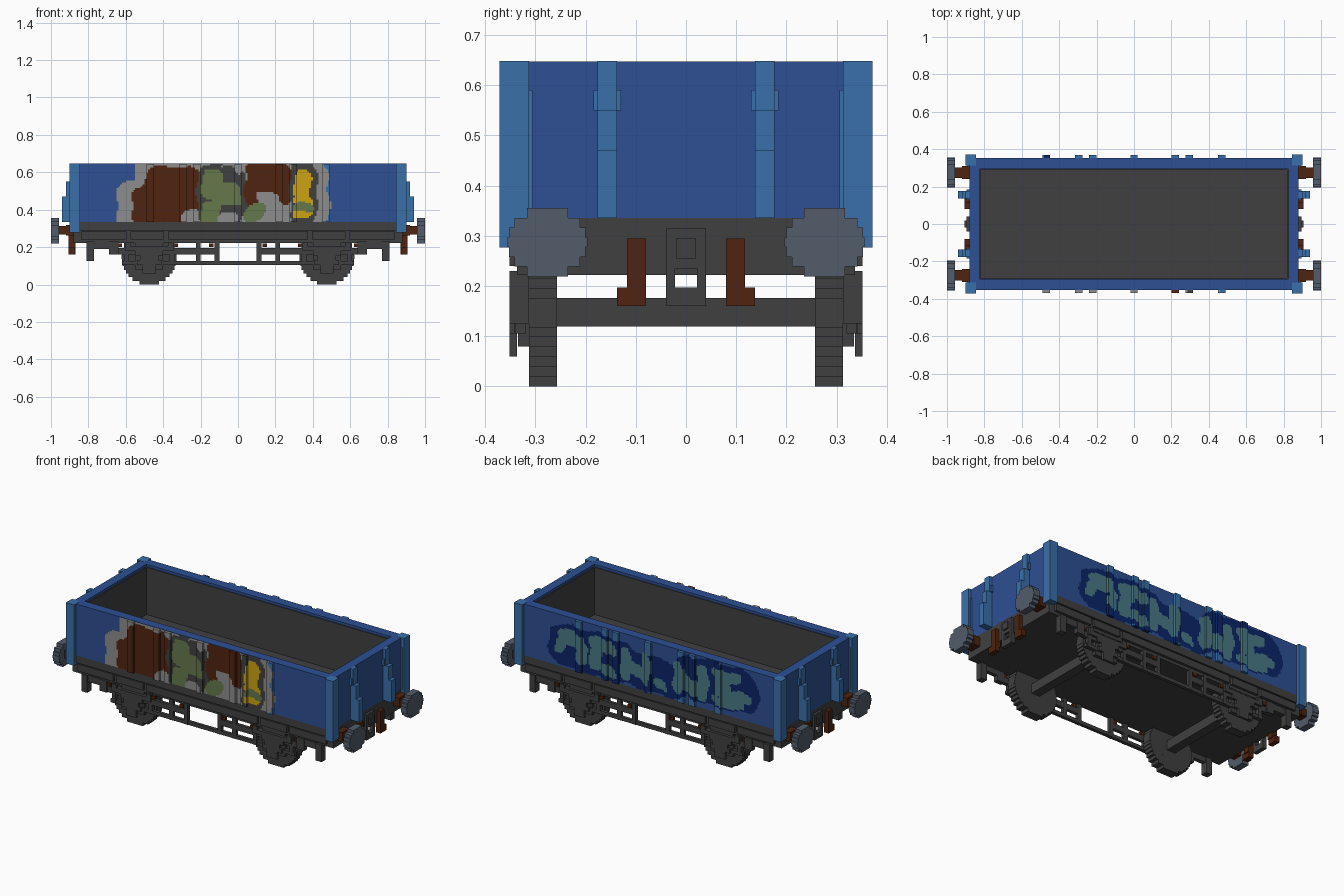
import bpy, bmesh, math

if "Cube" in bpy.data.objects:
    bpy.data.objects.remove(bpy.data.objects["Cube"])

MATS = {}


def material(name, r, g, b):
    m = bpy.data.materials.new(name)
    m.use_nodes = True
    m.diffuse_color = (r, g, b, 1)
    m.node_tree.nodes["Principled BSDF"].inputs["Base Color"].default_value = (r, g, b, 1)
    MATS[name] = m


material("blue", .026, .08, .29)
material("light_blue", .042, .16, .4)
material("dark_grey", .051, .051, .051)
material("slate", .085, .107, .147)
material("rust_brown", .078, .017, .005)
material("light_grey", .27, .27, .27)
material("green", .13, .19, .07)
material("yellow", .6, .37, .006)
material("teal", .065, .19, .23)
material("navy", .003, .018, .14)
NAMES = list(MATS)


def finish(name, bm, mats):
    me = bpy.data.meshes.new(name)
    bm.to_mesh(me)
    bm.free()
    for m in mats:
        me.materials.append(m)
    bpy.context.collection.objects.link(bpy.data.objects.new(name, me))


def add_box(bm, x0, x1, y0, y1, z0, z1, index=0):
    verts = bmesh.ops.create_cube(bm, size=1)["verts"]
    for v in verts:
        v.co = ((x0 + x1) / 2 + v.co.x * abs(x1 - x0),
                (y0 + y1) / 2 + v.co.y * abs(y1 - y0),
                (z0 + z1) / 2 + v.co.z * abs(z1 - z0))
    for f in {f for v in verts for f in v.link_faces}:
        f.material_index = index


def boxes(name, colour, items, mirror=""):
    """One object from boxes (x0,x1,y0,y1,z0,z1), mirrored over the given axes."""
    bm = bmesh.new()
    for x0, x1, y0, y1, z0, z1 in items:
        for sx in ((1, -1) if "x" in mirror else (1,)):
            for sy in ((1, -1) if "y" in mirror else (1,)):
                add_box(bm, x0 * sx, x1 * sx, y0 * sy, y1 * sy, z0, z1)
    finish(name, bm, [MATS[colour]])


def disc_rows(radius, rows):
    """Stepped disc: (half width, low, high) for every row."""
    h = 2 * radius / rows
    for i in range(rows):
        lo = -radius + i * h
        yield math.sqrt(radius ** 2 - (lo + h / 2) ** 2), lo, lo + h


# Body: four walls, dark lining, floor
boxes("side_walls", "blue", [(-.88, .88, .295, .352, .335, .647)], "y")
boxes("end_walls", "blue", [(.825, .88, -.352, .352, .335, .647)], "x")
boxes("side_lining", "dark_grey", [(-.825, .825, .288, .296, .335, .632)], "y")
boxes("end_lining", "dark_grey", [(.818, .826, -.295, .295, .335, .632)], "x")
boxes("floor", "dark_grey", [(-.83, .83, -.3, .3, .33, .345)])

# Corner posts, end ribs that step outward to the bottom
boxes("corner_posts", "light_blue", [
    (.845, .90, .313, .371, .277, .648), (.88, .89, .306, .315, .335, .59)], "xy")
boxes("end_ribs", "light_blue", [
    (.88, out, .137, .176, .335, top) for out, top in ((.9, .648), (.92, .55), (.94, .47))], "xy")
boxes("end_rib_plates", "light_blue", [(.88, .895, .129, .184, .55, .59)], "xy")

# Side artwork: rounded blobs (centre x, centre z, half width, half height),
# later ones cover earlier ones
FRONT = [
    ("light_grey", -.08, .42, .57, .18), ("light_grey", -.04, .54, .52, .2),
    ("rust_brown", -.385, .42, .185, .12), ("rust_brown", -.35, .53, .155, .1),
    ("light_grey", -.25, .36, .05, .035),
    ("dark_grey", -.09, .48, .13, .17), ("light_grey", -.05, .35, .06, .03),
    ("light_grey", -.03, .62, .05, .03), ("dark_grey", -.05, .58, .035, .05),
    ("green", -.14, .54, .055, .08), ("green", -.06, .48, .08, .06),
    ("green", -.15, .39, .05, .06),
    ("rust_brown", .16, .58, .12, .09), ("rust_brown", .07, .5, .035, .08),
    ("rust_brown", .25, .5, .03, .07), ("green", .09, .385, .055, .048),
    ("dark_grey", .35, .49, .075, .17),
    ("yellow", .345, .53, .045, .08), ("yellow", .345, .41, .052, .063),
    ("green", .345, .41, .055, .025),
]
BACK = [
    ("navy", .38, .47, .3, .135), ("navy", -.02, .45, .25, .11), ("navy", -.46, .505, .28, .135),
    ("teal", .53, .52, .09, .05), ("teal", .45, .45, .035, .06), ("teal", .6, .47, .035, .05),
    ("teal", .31, .54, .1, .04), ("teal", .36, .45, .045, .08), ("teal", .27, .4, .06, .035),
    ("teal", .16, .46, .035, .1), ("teal", .1, .45, .06, .04), ("teal", .02, .48, .035, .1),
    ("teal", -.08, .4, .04, .03),
    ("teal", -.2, .48, .04, .1), ("teal", -.28, .45, .06, .05), ("teal", -.36, .49, .04, .11),
    ("teal", -.53, .57, .1, .035), ("teal", -.49, .5, .05, .06),
    ("teal", -.6, .46, .09, .035), ("teal", -.54, .41, .11, .03),
]


def paint(x, z, shapes, base):
    # A small wave roughens the outlines
    wx, wz = x + .008 * math.sin(41 * z), z + .008 * math.sin(33 * x)
    colour = base
    for name, cx, cz, w, h in shapes:
        if abs((wx - cx) / w) ** 3.5 + abs((wz - cz) / h) ** 3.5 < 1:
            colour = name
    return NAMES.index(colour)


# Painted side skins and ribs, in small square cells
NX, NZ = 176, 31
D, Z0 = .01, .335
for side, sy, shapes in (("front", -1, FRONT), ("back", 1, BACK)):
    bm = bmesh.new()
    grid = [[bm.verts.new((-.88 + i * D, sy * .354, Z0 + k * D))
             for i in range(NX + 1)] for k in range(NZ + 1)]
    for k in range(NZ):
        for i in range(NX):
            quad = [grid[k][i], grid[k][i + 1], grid[k + 1][i + 1], grid[k + 1][i]]
            f = bm.faces.new(quad[::-sy])
            f.material_index = paint(-.88 + (i + .5) * D, Z0 + (k + .5) * D, shapes, "blue")
    finish(side + "_side_skin", bm, MATS.values())
    bm = bmesh.new()
    for cx in (-.47, -.295, -.22, 0, .22, .295, .47):
        for k in range(NZ):
            for i in range(4):
                x, z = cx - .02 + i * D, Z0 + k * D
                add_box(bm, x, x + D, sy * .352, sy * .37, z, z + D,
                        paint(x + D / 2, z + D / 2, shapes, "light_blue"))
    finish(side + "_side_ribs", bm, MATS.values())

# Underframe with sill plates
boxes("chassis", "dark_grey", [(-.88, .88, -.337, .337, .222, .336)])
boxes("sill_lip", "dark_grey", [(-.845, .845, .33, .354, .29, .336)], "y")
boxes("sill_plates", "dark_grey", [
    (a, b, .33, .352, .24, .284) for a, b in ((0, .375), (.395, .575), (.595, .84))], "xy")

# Side trusses: rails, uprights, end brackets
boxes("truss_rails", "dark_grey", [
    (.11, .62, .32, .34, .105, .126), (-.11, .11, .32, .34, .105, .126),
    (.10, .69, .32, .34, .16, .195)], "xy")
boxes("truss_uprights", "dark_grey", [
    (x, x + .025, .32, .342, .105, .23) for x in (.1, .2, .34, .585)], "xy")
boxes("end_brackets", "dark_grey", [
    (.64, .69, .32, .35, .16, .23), (.69, .81, .32, .345, .19, .23),
    (.77, .81, .313, .352, .125, .23)], "xy")

# Axle guards, leaf springs narrowing downward, axle boxes
boxes("axle_guards", "dark_grey", [(.40, .55, .313, .335, .08, .23)], "xy")
boxes("leaf_springs", "dark_grey", [
    (.475 - w, .475 + w, .32, .352, z, z + .025)
    for w, z in ((.105, .18), (.075, .155), (.05, .13), (.065, .105))], "xy")
boxes("axle_boxes", "dark_grey", [(.44, .51, .337, .352, .06, .11)], "xy")
boxes("spring_hangers", "dark_grey", [
    (x, x + .03, .335, .352, .18, .225) for x in (.345, .575)], "xy")
boxes("brake_pins", "rust_brown", [
    (x, x + .025, .325, .342, .20, .218) for x in (.13, .32, .62)], "xy")

# Wheels and axles
R = .147
boxes("wheels", "dark_grey", [
    (.475 - w, .475 + w, .257, .313, R + lo, R + hi) for w, lo, hi in disc_rows(R, 15)], "xy")
boxes("axles", "dark_grey", [(.447, .503, -.26, .26, .119, .176)], "x")

# Buffers: brown shafts and stepped slate heads
boxes("buffer_shafts", "rust_brown", [
    (.87, .92, .24, .31, .262, .318), (.87, .96, .247, .303, .268, .312)], "xy")
boxes("buffer_heads", "slate", [
    (.958, 1.0, .276 - w * 1.17, .276 + w * 1.17, .287 + lo, .287 + hi)
    for w, lo, hi in disc_rows(.068, 7)], "xy")

# Coupling hooks and draw plates on both ends
boxes("coupling_hooks", "rust_brown", [
    (.87, .905, .08, .118, .19, .295), (.875, .905, .08, .137, .16, .197)], "xy")
boxes("draw_plates", "dark_grey", [
    (.87, .895, -.04, .04, .235, .315), (.87, .895, -.03, .03, .16, .197),
    (.89, .905, -.02, .02, .255, .295)], "x")
boxes("draw_plate_legs", "dark_grey", [(.87, .895, .022, .04, .16, .24)], "xy")
